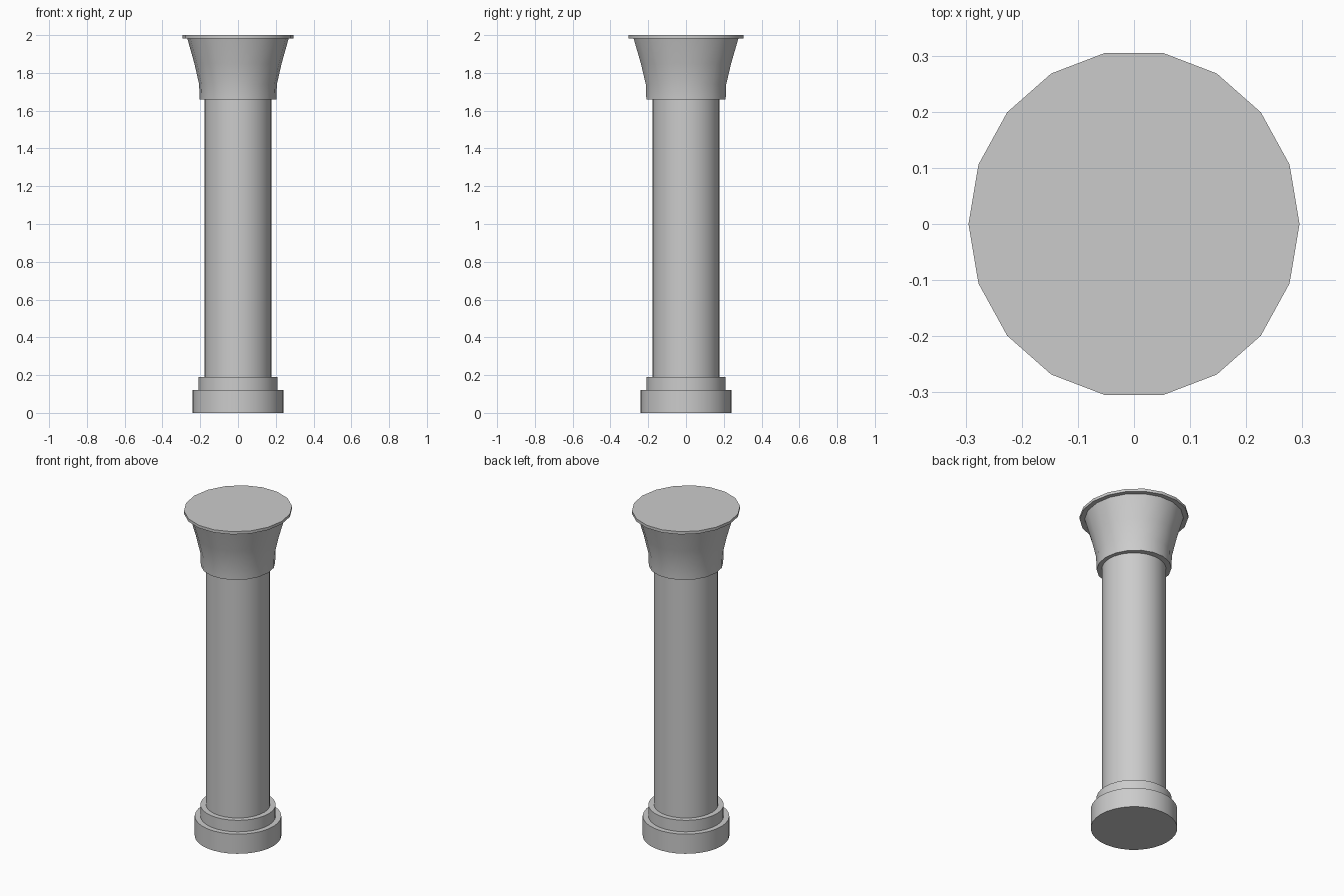
import bpy
import math

if "Cube" in bpy.data.objects:
    bpy.data.objects.remove(bpy.data.objects["Cube"], do_unlink=True)

# Stone colour
stone = bpy.data.materials.new("grey_stone")
stone.use_nodes = True
colour = (0.6, 0.6, 0.6, 1)
stone.diffuse_color = colour
stone.node_tree.nodes["Principled BSDF"].inputs["Base Color"].default_value = colour


def lathe(name, profile, sides, stretch=1.0):
    """Turn a (radius, height) profile around z and cap both ends."""
    verts, faces = [], []
    for r, z in profile:
        for i in range(sides):
            a = math.tau * i / sides
            verts.append((r * math.cos(a), r * stretch * math.sin(a), z))
    for k in range(len(profile) - 1):
        for i in range(sides):
            j = (i + 1) % sides
            low, high = k * sides, (k + 1) * sides
            faces.append((low + i, low + j, high + j, high + i))
    faces.append(tuple(reversed(range(sides))))
    faces.append(tuple(range(len(verts) - sides, len(verts))))
    mesh = bpy.data.meshes.new(name)
    mesh.from_pydata(verts, [], faces)
    mesh.materials.append(stone)
    obj = bpy.data.objects.new(name, mesh)
    bpy.context.collection.objects.link(obj)
    bpy.ops.object.select_all(action='DESELECT')
    obj.select_set(True)
    bpy.context.view_layer.objects.active = obj
    bpy.ops.object.shade_smooth_by_angle(angle=math.radians(30))
    return obj


# Stepped foot and shaft
lathe("base_plinth", [(0.24, 0), (0.24, 0.12)], 32)
lathe("base_step", [(0.209, 0.12), (0.209, 0.19)], 32)
lathe("shaft", [(0.178, 0.19), (0.178, 1.66)], 32)

# Flared capital and its thin top slab, slightly deeper than wide
lathe("capital", [(0.203, 1.66), (0.206, 1.74), (0.231, 1.85), (0.269, 1.985)], 18, 1.05)
lathe("top_slab", [(0.295, 1.983), (0.295, 2.0)], 18, 1.05)
